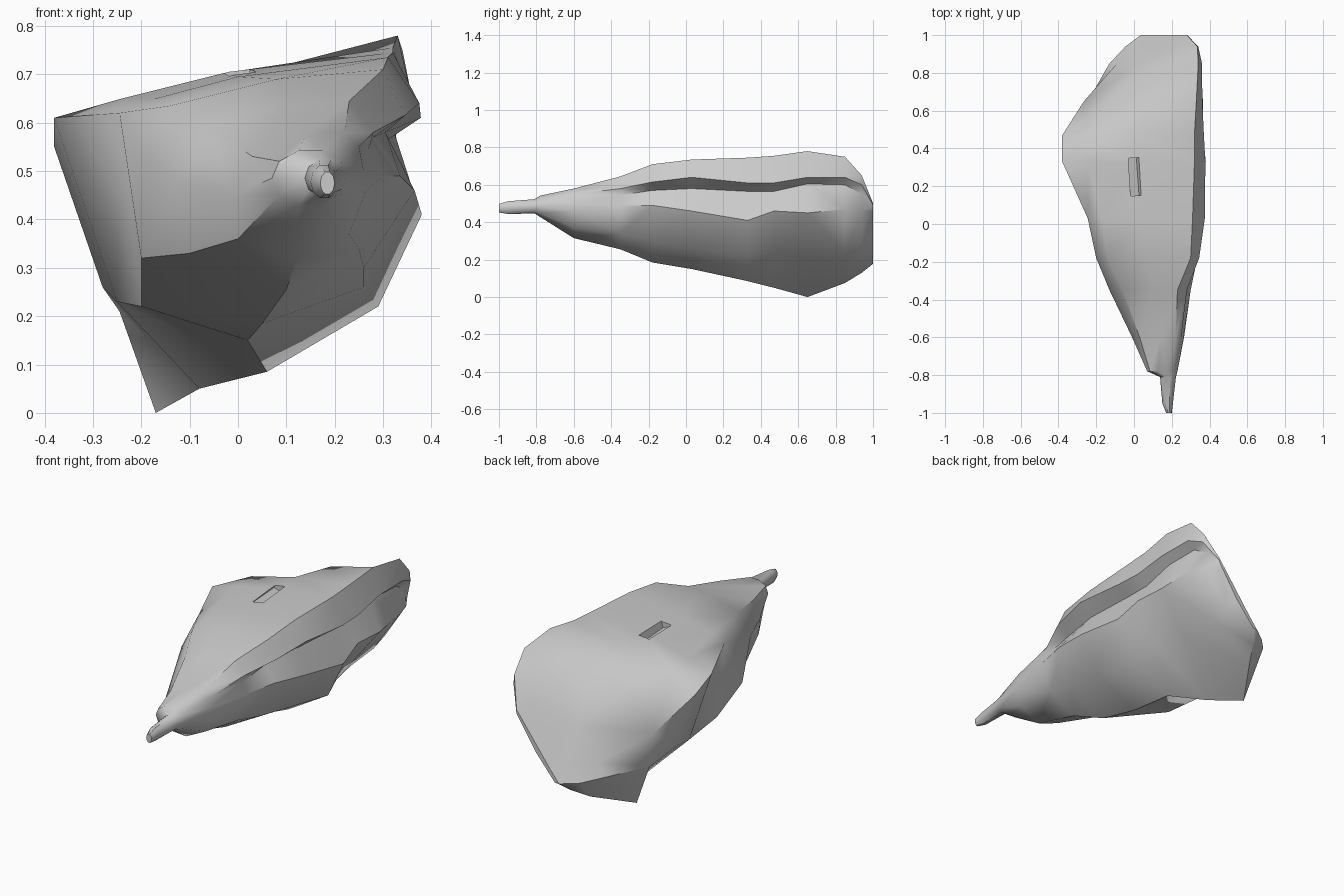
import bpy, bmesh
from math import cos, sin, pi, radians

if "Cube" in bpy.data.objects:
    bpy.data.objects.remove(bpy.data.objects["Cube"])

bm = bmesh.new()
rings = []


def ring(y, pts):
    """Add one (x, z) cross-section at y and skin it to the previous one."""
    cur = [bm.verts.new((x, y, z)) for x, z in pts]
    if rings:
        prev = rings[-1]
        n = len(cur)
        for i in range(n):
            j = (i + 1) % n
            bm.faces.new((prev[i], prev[j], cur[j], cur[i]))
    rings.append(cur)


def oval(y, cx, cz, rx, rz):
    """Ten-sided oval section, starting at the left and running over the top."""
    ring(y, [(cx - rx * cos(i * pi / 5), cz + rz * sin(i * pi / 5)) for i in range(10)])


def slope(y, *xs):
    """Points on the flat facet that cuts the rear at an angle."""
    return [(x, (0.239 + 0.17 * x - 0.223 * y) / 0.127) for x in xs]


# Section order: left edge, two top points, lip top, lip edge, groove,
# right bulge, lower right, keel, lower left.

# Narrow knobbly tip with a small step behind it
oval(-1.0, 0.185, 0.475, 0.015, 0.024)
oval(-0.95, 0.178, 0.478, 0.028, 0.036)
oval(-0.81, 0.18, 0.485, 0.042, 0.04)
oval(-0.78, 0.15, 0.485, 0.08, 0.06)

# Tapered front
ring(-0.6, [(-.01, .45), (.03, .53), (.14, .575), (.22, .58), (.25, .55),
            (.26, .5), (.265, .46), (.23, .37), (.12, .315), (0, .36)])
ring(-0.35, [(-.13, .48), (-.06, .59), (.1, .635), (.23, .645), (.28, .58),
             (.27, .545), (.3, .49), (.25, .34), (.1, .255), (-.1, .33)])
ring(-0.18, [(-.2, .54), (-.14, .635), (.08, .69), (.3, .71), (.345, .615),
             (.28, .57), (.335, .49), (.26, .3), (.05, .185), (-.2, .32)])

# Middle with the overhanging right lip and the bulge below it
ring(0.03, [(-.245, .62), (-.17, .65), (0, .695), (.31, .735), (.375, .64),
            (.305, .58), (.365, .46), (.26, .26), (.02, .15), (-.2, .22)])
ring(0.33, [(-.38, .61), (-.24, .65), (-.02, .705), (.32, .745), (.378, .61),
            (.31, .565), (.38, .41), (.29, .22), (.06, .085), (-.25, .23)])
ring(0.47, [(-.38, .55), (-.25, .645), (0, .707), (.32, .755), (.37, .61),
            (.31, .565), (.365, .46), (.24, .235), (-.08, .05), (-.28, .26)])

# Rear, cut by the sloping facet
ring(0.65, slope(.65, -.265, -.12) + [(.08, .715), (.33, .78), (.362, .64),
     (.315, .605), (.365, .45), (.2, .23), (-.17, 0), (-.245, .21)])
ring(0.85, slope(.85, -.09, .03) + [(.19, .65), (.34, .75), (.36, .64),
     (.32, .6), (.35, .47), (.19, .24), (-.04, .075), (-.13, .2)])
ring(0.94, slope(.94, 0.02, .12, .23) + [(.335, .65), (.34, .6),
     (.31, .55), (.315, .46), (.19, .27), (.01, .13), (-.045, .18)])
ring(1.0, slope(1.0, .09, .15, .22, .28) + [(.282, .49),
     (.28, .48), (.268, .46), (.17, .31), (.06, .18), (.035, .178)])

bm.faces.new(rings[0])
bm.faces.new(reversed(rings[-1]))
bmesh.ops.triangulate(bm, faces=bm.faces[:])
bmesh.ops.recalc_face_normals(bm, faces=bm.faces[:])

mesh = bpy.data.meshes.new("rock_body")
bm.to_mesh(mesh)
bm.free()
rock = bpy.data.objects.new("rock_body", mesh)
bpy.context.collection.objects.link(rock)

# Small slot in the top surface
bpy.ops.mesh.primitive_cube_add(size=1, location=(0.008, 0.25, 0.715))
cutter = bpy.context.object
cutter.name = "slot_cutter"
cutter.scale = (0.05, 0.2, 0.07)
cutter.rotation_euler = (0, radians(20), radians(4))
cutter.hide_render = True
slot = rock.modifiers.new("slot", 'BOOLEAN')
slot.object = cutter
slot.operation = 'DIFFERENCE'
slot.solver = 'EXACT'

bpy.ops.object.select_all(action='DESELECT')
bpy.context.view_layer.objects.active = rock
rock.select_set(True)
bpy.ops.object.modifier_apply(modifier="slot")
bpy.data.objects.remove(cutter)
bpy.ops.object.shade_smooth_by_angle(angle=radians(42))
